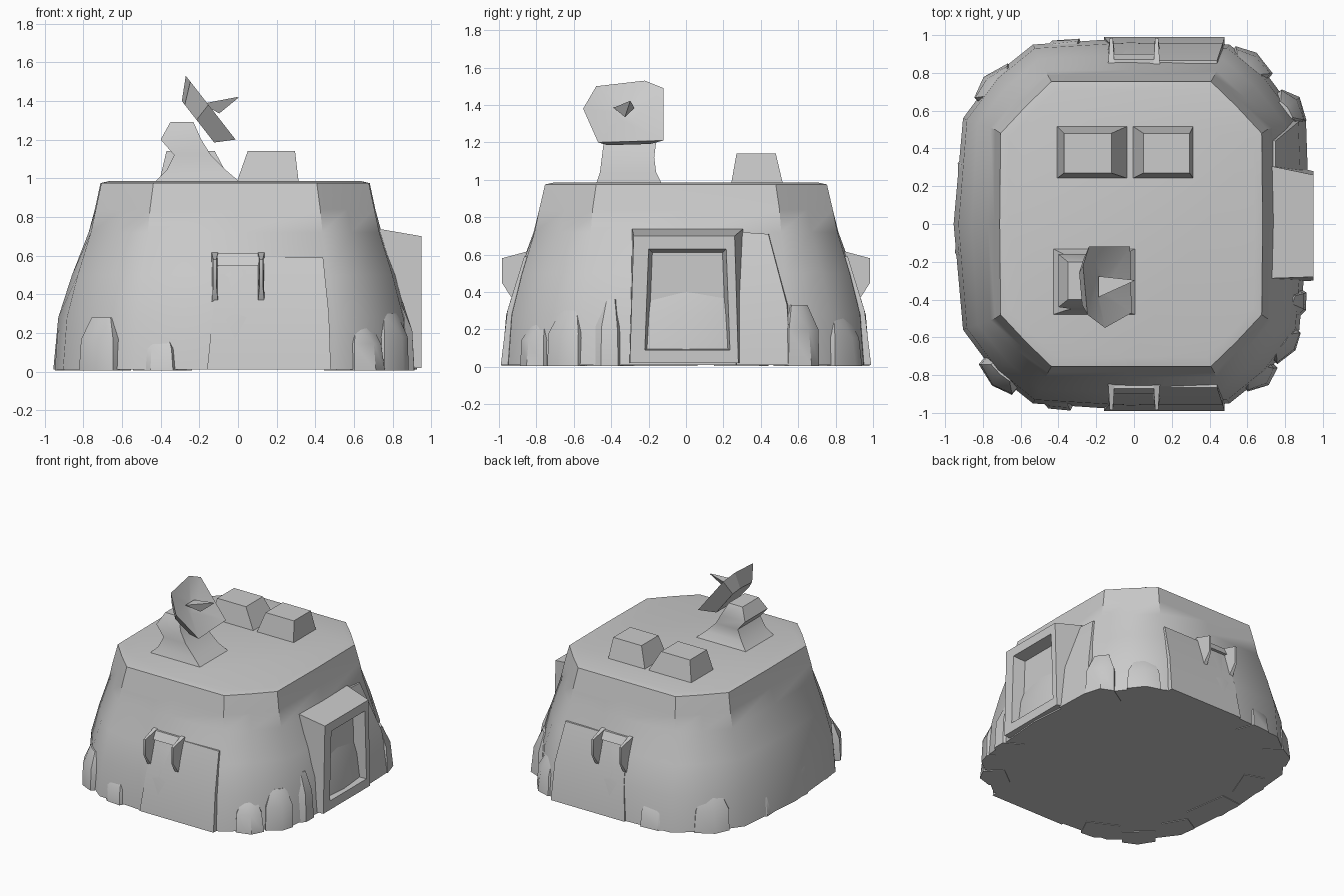
import bpy, bmesh, math, random
from mathutils import Vector

if "Cube" in bpy.data.objects:
    bpy.data.objects.remove(bpy.data.objects["Cube"])

random.seed(4)
stone = bpy.data.materials.new("weathered grey")
stone.diffuse_color = (0.6, 0.6, 0.6, 1)
stone.use_nodes = True
stone.node_tree.nodes["Principled BSDF"].inputs["Base Color"].default_value = stone.diffuse_color


def finish(name, bm, angle=35):
    bmesh.ops.recalc_face_normals(bm, faces=bm.faces)
    me = bpy.data.meshes.new(name)
    bm.to_mesh(me)
    bm.free()
    me.materials.append(stone)
    ob = bpy.data.objects.new(name, me)
    bpy.context.collection.objects.link(ob)
    bpy.ops.object.select_all(action='DESELECT')
    ob.select_set(True)
    bpy.context.view_layer.objects.active = ob
    bpy.ops.object.shade_smooth_by_angle(angle=math.radians(angle))
    return ob


def loft(name, rings, angle=35):
    """Skin a stack of equal-length rings and cap both ends."""
    bm = bmesh.new()
    vs = [[bm.verts.new(p) for p in r] for r in rings]
    n = len(rings[0])
    for a, b in zip(vs, vs[1:]):
        for i in range(n):
            j = (i + 1) % n
            bm.faces.new((a[i], a[j], b[j], b[i]))
    bm.faces.new(vs[0][::-1])
    bm.faces.new(vs[-1])
    return finish(name, bm, angle)


def rect(x0, x1, y0, y1, z):
    return [(x0, y0, z), (x1, y0, z), (x1, y1, z), (x0, y1, z)]


def around(quarter):
    """Mirror a quarter outline (from +x axis to +y axis) into a full loop."""
    q = [Vector(p) for p in quarter]
    half = q + [Vector((-p.x, p.y)) for p in q[-2::-1]]
    return half + [Vector((p.x, -p.y)) for p in half[-2:0:-1]]


# hut body: rounded base blending up to a chamfered roof slab
base = around([(0.94, 0), (0.89, 0.56), (0.72, 0.79), (0.52, 0.95), (0, 0.985)])
top = around([(0.725, 0), (0.72, 0.5), (0.58, 0.65), (0.44, 0.785), (0, 0.785)])


def ring(z, t, s=1.0):
    return [tuple(b.lerp(c, t) * s) + (z,) for b, c in zip(base, top)]


body = loft("hut_body", [ring(0.01, 0), ring(0.28, 0.12), ring(0.5, 0.45), ring(0.72, 0.85),
                         ring(0.84, 1.0), ring(0.975, 1.0, 0.96), ring(0.985, 1.0, 0.9)], 40)
for v in body.data.vertices:
    v.co.x -= 0.015

# doorway on the right side: frame with a recessed panel
def door_ring(x, y0, y1, z0, z1, lean=0.02):
    return [(x, y0, z0), (x, y1, z0), (x, y1 - lean, z1), (x, y0 + lean, z1)]


loft("door_frame", [door_ring(0.66, -0.31, 0.34, 0.02, 0.75),
                    door_ring(0.95, -0.30, 0.28, 0.02, 0.70),
                    door_ring(0.95, -0.22, 0.235, 0.09, 0.63),
                    door_ring(0.86, -0.20, 0.215, 0.10, 0.61)], 30)

# buttress beside the doorway
loft("door_buttress", [[(0.6, 0.24, 0.01), (0.92, 0.27, 0.01), (0.91, 0.56, 0.01), (0.6, 0.62, 0.01)],
                       [(0.6, 0.26, 0.35), (0.88, 0.28, 0.35), (0.87, 0.54, 0.33), (0.6, 0.58, 0.35)],
                       [(0.6, 0.30, 0.72), (0.75, 0.30, 0.72), (0.75, 0.44, 0.71), (0.6, 0.46, 0.72)]])

# hooded window niches on front and back: two cheeks, a shallow hood and a sill
for side, where in ((-1, "front"), (1, "back")):
    for sx in (-1, 1):
        outline = [(0.80, 0.63), (0.985, 0.58), (0.985, 0.45), (0.90, 0.32), (0.80, 0.32)]
        loft(f"{where}_window_cheek", [[(sx * (0.12 + d * (1 if y < 0.95 else 0.4)), side * y, z)
                                       for y, z in outline] for d in (-0.02, 0.02)])
    loft(f"{where}_window_hood", [rect(-0.12, 0.12, side * 0.78, side * 0.90, 0.55),
                                  rect(-0.12, 0.12, side * 0.78, side * 0.87, 0.61)])
    loft(f"{where}_lower_slab", [rect(-0.16, 0.48, side * 0.8, side * 0.99, 0.01),
                                 rect(-0.13, 0.47, side * 0.8, side * 0.955, 0.30),
                                 rect(-0.10, 0.44, side * 0.75, side * 0.865, 0.59)])

# roof vents
for name, x0, x1, tx0, tx1 in (("left_roof_vent", -0.41, -0.03, -0.37, -0.12),
                               ("right_roof_vent", -0.01, 0.315, 0.05, 0.295)):
    loft(name, [rect(x0, x1, 0.24, 0.52, 0.97), rect(tx0, tx1, 0.27, 0.48, 1.14)], 50)

# dish pedestal
loft("dish_pedestal", [rect(-0.43, 0.01, -0.48, -0.13, 0.98),
                       rect(-0.37, -0.06, -0.46, -0.16, 1.04),
                       rect(-0.33, -0.14, -0.45, -0.17, 1.12),
                       rect(-0.40, -0.19, -0.44, -0.16, 1.20),
                       rect(-0.35, -0.23, -0.40, -0.20, 1.29)], 60)

# tilted dish: rim outline in y-z, with x following the tilt
rim = [(-0.55, 1.38), (-0.48, 1.50), (-0.22, 1.53), (-0.12, 1.49), (-0.12, 1.21), (-0.47, 1.20)]
rim3 = [Vector((-0.27 + (1.53 - z) * 0.78, y, z)) for y, z in rim]
mid = sum(rim3, Vector()) / len(rim3)


def dish_ring(s, off):
    return [mid.lerp(p, s) + Vector(off) for p in rim3]


loft("dish_bowl", [dish_ring(0.65, (-0.06, 0, -0.08)), dish_ring(1, (0, 0, 0)),
                   dish_ring(0.2, (-0.03, 0, -0.025))], 20)
tip = Vector((0.0, -0.30, 1.42))
loft("dish_feed", [[mid + Vector(o) for o in ((-0.03, -0.06, 0), (-0.03, 0.05, 0), (0.06, 0, -0.05))],
                   [tip + Vector(o) for o in ((-0.004, -0.004, 0), (-0.004, 0.004, 0), (0.002, 0, -0.004))]], 10)

# broken stones around the foot: (x, y, half width, height)
stones = [(-0.70, -0.78, 0.13, 0.28), (-0.42, -0.88, 0.12, 0.20), (0.64, -0.78, 0.10, 0.24),
          (0.78, -0.62, 0.11, 0.30), (0.82, -0.42, 0.10, 0.36), (-0.85, -0.12, 0.17, 0.33),
          (-0.83, 0.30, 0.14, 0.24), (-0.82, -0.48, 0.11, 0.22), (-0.72, 0.72, 0.14, 0.28),
          (-0.38, 0.88, 0.13, 0.22), (0.60, 0.82, 0.12, 0.26), (0.80, 0.60, 0.11, 0.33)]
for x, y, w, h in stones:
    turn = math.atan2(y, x)
    out, along = Vector((math.cos(turn), math.sin(turn), 0)), Vector((-math.sin(turn), math.cos(turn), 0))
    rings = []
    for z, wide, deep in ((0.005, 1.0, 0.10), (h * 0.6, 0.9, 0.085), (h, 0.55, 0.02)):
        r = []
        for a, b in ((-1, -1), (1, -1), (1, 0.6), (0.1, 1), (-1, 0.6)):
            k = random.uniform(0.88, 1.05)
            r.append(Vector((x, y, z)) + along * a * w * wide * k + out * b * deep * k)
        rings.append(r)
    loft("foot_stone", rings)
